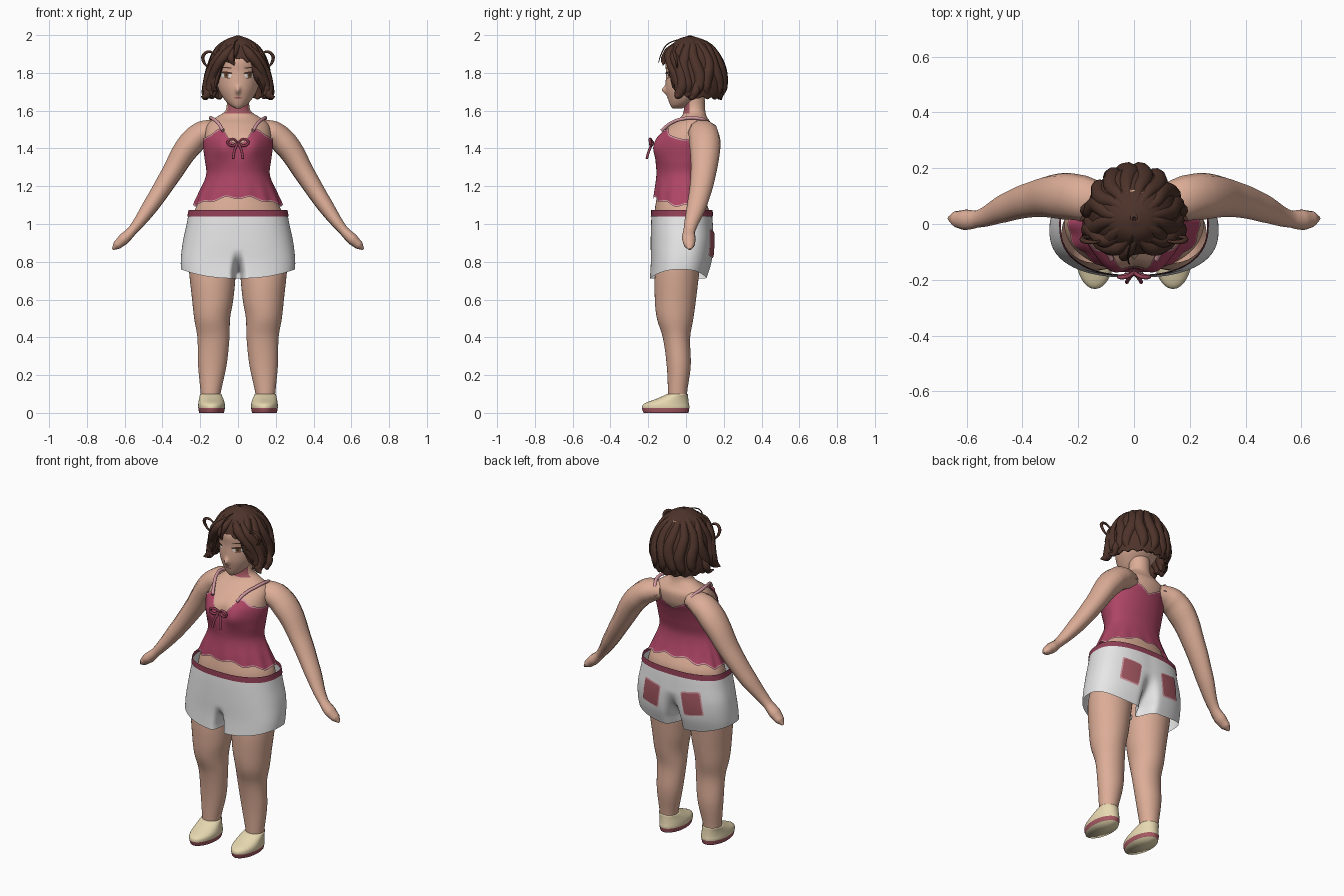
import bpy, math, random
from mathutils import Vector
from mathutils.bvhtree import BVHTree

cube = bpy.data.objects.get("Cube")
if cube:
    bpy.data.objects.remove(cube)
random.seed(4)
PI = math.pi


def material(name, r, g, b):
    m = bpy.data.materials.new(name)
    m.use_nodes = True
    m.diffuse_color = (r, g, b, 1)
    m.node_tree.nodes["Principled BSDF"].inputs["Base Color"].default_value = (r, g, b, 1)
    return m


SKIN = material("skin", .72, .42, .31)
ROSE = material("rose cloth", .42, .06, .13)
MAROON = material("maroon trim", .28, .05, .09)
PALE = material("pale pink trim", .66, .32, .36)
POCKET = material("dusty pink", .38, .1, .125)
WHITE = material("white cloth", .8, .8, .8)
CREAM = material("cream canvas", .8, .69, .44)
HAIR = material("brown hair", .075, .033, .023)
IRIS = material("amber eye", .25, .12, .05)


def at(rows, z):
    """Smooth value of a table at z; the first column is the key."""
    last = len(rows) - 1
    i = max(0, min(last - 1, sum(r[0] <= z for r in rows) - 1))
    a, b, p, q = rows[i], rows[i + 1], rows[max(i - 1, 0)], rows[min(i + 2, last)]
    h = b[0] - a[0]
    t = max(0, min(1, (z - a[0]) / h))
    out = []
    for k in range(1, len(a)):
        ma = (b[k] - p[k]) / (b[0] - p[0]) * h
        mb = (q[k] - a[k]) / (q[0] - a[0]) * h
        d = b[k] - a[k]
        out.append(a[k] + t * (ma + t * (3 * d - 2 * ma - mb + t * (ma + mb - 2 * d))))
    return out


def from_front(a):
    return abs((a + PI / 2 + PI) % (2 * PI) - PI)


def squared(v, power):
    return math.copysign(abs(v) ** power, v)


def surface(rows, a, z, side=1, grow=0, power=1):
    """Point on a body of stacked ovals: centre x, centre y, half width, front depth, back depth."""
    cx, cy, rx, front, back = at(rows, z)
    depth = front if math.sin(a) < 0 else back
    return Vector((side * cx + (rx + grow) * squared(math.cos(a), power),
                   cy + (depth + grow) * squared(math.sin(a), power), z))


def make(name, verts, faces, mats):
    me = bpy.data.meshes.new(name)
    me.from_pydata(verts, [], faces)
    for m in mats:
        me.materials.append(m)
    me.shade_smooth()
    ob = bpy.data.objects.new(name, me)
    bpy.context.collection.objects.link(ob)
    return ob


def shell(name, rows, lo, hi, mats, n=64, m=32, side=1, grow=0, power=1, caps=False, deform=None, rule=None):
    verts, faces = [], []
    for i in range(m + 1):
        for j in range(n):
            a = 2 * PI * j / n
            low = lo(a) if callable(lo) else lo
            top = hi(a) if callable(hi) else hi
            p = surface(rows, a, low + (top - low) * i / m, side, grow, power)
            verts.append(deform(p, a) if deform else p)
    for i in range(m):
        for j in range(n):
            k = (j + 1) % n
            faces.append((i * n + j, i * n + k, i * n + n + k, i * n + n + j))
    if caps:
        faces += [tuple(reversed(range(n))), tuple(range(m * n, m * n + n))]
    ob = make(name, verts, faces, mats)
    if rule:
        for f in ob.data.polygons:
            f.material_index = rule(f.index // n, f.center)
    return ob


def strand(name, pts, radii, mat, depth=1):
    """Round tapered tube through the points; depth stretches it along y."""
    cu = bpy.data.curves.new(name, "CURVE")
    cu.dimensions, cu.bevel_depth, cu.bevel_resolution = "3D", 1, 3
    cu.resolution_u, cu.use_fill_caps = 6, True
    sp = cu.splines.new("BEZIER")
    sp.bezier_points.add(len(pts) - 1)
    for bp, p, r in zip(sp.bezier_points, pts, radii):
        bp.co = (p[0], p[1] / depth, p[2])
        bp.radius = r
        bp.handle_left_type = bp.handle_right_type = "AUTO"
    cu.materials.append(mat)
    ob = bpy.data.objects.new(name, cu)
    ob.scale.y = depth
    bpy.context.collection.objects.link(ob)


def patch(name, target, x, z, w, h, mat, facing=-1, power=1, tilt=0, lift=.004):
    """Thin plate laid on the front or back of a target, oval or squarish."""
    me = target.data
    tree = BVHTree.FromPolygons([v.co for v in me.vertices], [tuple(f.vertices) for f in me.polygons])
    n, rings, verts, faces = 32, 5, [], []
    for i in range(rings + 1):
        for j in range(n):
            u = squared(math.cos(2 * PI * j / n), power) * w * i / rings
            v = squared(math.sin(2 * PI * j / n), power) * h * i / rings
            px, pz = x + u * math.cos(tilt) - v * math.sin(tilt), z + u * math.sin(tilt) + v * math.cos(tilt)
            hit = tree.ray_cast(Vector((px, facing, pz)), Vector((0, -facing, 0)))[0]
            verts.append((px, (hit.y if hit else 0) + facing * lift, pz))
            if i:
                q = [(i - 1) * n + j, i * n + j, i * n + (j + 1) % n, (i - 1) * n + (j + 1) % n]
                faces.append(q if facing < 0 else q[::-1])
    make(name, verts, faces, [mat])


# Torso and neck, with pink shade cloth at the throat
def bust(p, a):
    if p.y < 0:
        p.y -= .034 * math.exp(-((abs(p.x) - .08) / .06) ** 2 - ((p.z - 1.41) / .065) ** 2)
    return p


chest = [(1.26, 0, 0, .16, .148, .07), (1.34, 0, 0, .167, .15, .085), (1.42, 0, 0, .177, .14, .11),
         (1.47, 0, .01, .174, .14, .12), (1.53, 0, .045, .16, .12, .088), (1.565, 0, .05, .115, .078, .062),
         (1.6, 0, .045, .064, .055, .055), (1.7, 0, .045, .06, .055, .055)]
belly = [(.95, 0, 0, .25, .17, .12), (1.07, 0, 0, .23, .166, .122), (1.16, 0, 0, .185, .152, .085)]
shell("torso", belly + chest, .95, 1.7, [SKIN], m=64, deform=bust)
shell("choker", chest, 1.585, 1.66, [SKIN, POCKET], m=8, grow=.002, rule=lambda row, c: int(c.y < .02))

# Camisole with ruffled hem and pale edging
skirt = [(1.08, 0, 0, .235, .17, .135), (1.16, 0, 0, .2, .162, .095)]
neckline = [(0, 1.425), (.2, 1.44), (.5, 1.505), (.95, 1.47), (1.6, 1.45), (2.5, 1.49), (3.15, 1.44)]


def ruffle(p, a):
    fold = 1 + .02 * math.cos(14 * a) * max(0, min(1, (1.24 - p.z) / .12))
    p.x, p.y = p.x * fold, p.y * fold
    return bust(p, a)


shell("camisole", skirt + chest, lambda a: 1.095 + .045 * math.sin(a) ** 2 + .008 * math.cos(10 * a),
      lambda a: at(neckline, from_front(a))[0], [ROSE, PALE], n=112, m=44, grow=.009, deform=ruffle,
      rule=lambda row, c: int(row in (0, 43)))

# Shorts creased between the legs, with a waistband and back pockets
hips = [(.7, 0, -.035, .298, .158, .143), (.8, 0, -.02, .303, .167, .158), (.9, 0, 0, .293, .187, .147),
        (1, 0, 0, .272, .185, .143), (1.08, 0, 0, .257, .18, .136)]


def pinch(p, a):
    if p.y < 0:
        low, width = max(0, min(1, (.87 - p.z) / .13)), .02
    else:
        low, width = max(.12, min(1, (.96 - p.z) / .2)), .035
    p.y *= 1 - .9 * low ** 2 * math.exp(-(p.x / width) ** 2)
    return p


shorts = shell("shorts", hips, lambda a: .712 + .048 * math.cos(a) ** 2, 1.05, [WHITE], n=240, m=40, power=.82,
               deform=pinch)
shell("waistband", hips, 1.04, 1.073, [MAROON], m=4, grow=.004, power=.82)
for side, word in ((1, "left"), (-1, "right")):
    for label, mat, size, lift in (("edge", PALE, .06, .004), ("panel", POCKET, .054, .007)):
        patch(f"{word}_pocket_{label}", shorts, side * .135, .895, size, size * 1.2, mat, 1, .2, side * .15, lift)

# Legs, shoes, arms and straps
leg = [(.05, .145, -.045, .048, .05, .05), (.1, .145, -.045, .052, .05, .05), (.25, .136, -.04, .075, .062, .065),
       (.4, .13, -.05, .085, .073, .072), (.5, .137, -.056, .095, .098, .095), (.6, .134, -.055, .109, .11, .108),
       (.75, .135, -.045, .124, .118, .116), (.82, .135, -.03, .125, .11, .11)]
shoe = [(0, .14, -.1, .066, .125, .113), (.03, .14, -.1, .071, .133, .118), (.05, .14, -.1, .07, .12, .115),
        (.075, .142, -.08, .064, .075, .092), (.1, .145, -.045, .056, .055, .055)]
for side, word in ((1, "left"), (-1, "right")):
    shell(word + "_leg", leg, .05, .82, [SKIN], n=40, m=40, side=side)
    shell(word + "_shoe", shoe, 0, .1, [CREAM, POCKET], n=40, m=20, side=side, caps=True,
          rule=lambda row, c: int(.001 < c.z < .025))
    arm = [(.09, .075, 1.5), (.18, .092, 1.482), (.25, .1, 1.425), (.36, .09, 1.255), (.46, .058, 1.1),
           (.56, .018, .965), (.605, .015, .92), (.64, .018, .888), (.664, .02, .866)]
    strand(word + "_arm", [(side * x, y, z) for x, y, z in arm],
           (.05, .068, .07, .055, .044, .026, .031, .024, .006), SKIN, 1.2)
    strap = [(.08, -.128, 1.495), (.105, -.078, 1.535), (.135, -.01, 1.558), (.145, .06, 1.56),
             (.125, .118, 1.535), (.105, .137, 1.485)]
    strand(word + "_strap", [(side * x, y, z) for x, y, z in strap], [.009] * 6, PALE)
    # Bow on the neckline
    loop = [(0, -.175, 1.43), (.03, -.19, 1.45), (.054, -.19, 1.435), (.035, -.185, 1.415), (0, -.175, 1.43)]
    strand(word + "_bow_loop", [(side * x, y, z) for x, y, z in loop], [.007] * 5, MAROON)
    tail = [(0, -.175, 1.43), (.018, -.195, 1.39), (.026, -.208, 1.345)]
    strand(word + "_bow_tail", [(side * x, y, z) for x, y, z in tail], [.007] * 3, MAROON)


# Head with nose, eyes and mouth
def nose(p, a):
    if p.y < 0:
        p.y -= .022 * math.exp(-(p.x / .012) ** 2 - ((p.z - 1.708) / .02) ** 2)
    return p


skull = [(1.612, 0, -.05, .014, .022, .03), (1.63, 0, -.03, .045, .054, .05), (1.67, 0, 0, .08, .097, .08),
         (1.72, 0, .03, .106, .137, .11), (1.8, 0, .04, .118, .146, .12), (1.88, 0, .04, .118, .146, .12),
         (1.96, 0, .04, .07, .09, .08)]
head = shell("head", skull, 1.612, 1.96, [SKIN], n=128, m=72, caps=True, deform=nose)
patch("mouth", head, 0, 1.668, .024, .0035, POCKET, lift=.003)
for side, word in ((1, "left"), (-1, "right")):
    x = side * .062
    patch(word + "_eye_white", head, x, 1.787, .028, .014, WHITE, lift=.002)
    patch(word + "_iris", head, x, 1.788, .013, .014, IRIS, lift=.004)
    patch(word + "_pupil", head, x, 1.788, .006, .008, HAIR, lift=.006)
    patch(word + "_lashes", head, x, 1.801, .034, .006, HAIR, tilt=side * .1, lift=.007)
    patch(word + "_lower_lashes", head, x, 1.774, .02, .002, HAIR, tilt=side * .1, lift=.004)
    patch(word + "_brow", head, x, 1.828, .03, .003, HAIR, tilt=side * .08)

# Hair cap, open at the face
bob = [(1.66, 0, .035, .163, .14, .156), (1.7, 0, .035, .17, .15, .166), (1.75, 0, .035, .166, .155, .17),
       (1.8, 0, .035, .158, .152, .166), (1.85, 0, .035, .148, .15, .156), (1.9, 0, .03, .13, .132, .138),
       (1.95, 0, .025, .096, .096, .105), (1.98, 0, .02, .058, .058, .062), (1.997, 0, .02, .008, .008, .008)]
hairline = [(0, 1.88), (.3, 1.865), (.6, 1.835), (.8, 1.72), (1.2, 1.68), (2, 1.667), (3.15, 1.662)]
cap = shell("hair_cap", bob, lambda a: at(hairline, from_front(a))[0] + .006 * math.cos(18 * a), 1.997, [HAIR],
            n=96, m=60)
thick = cap.modifiers.new("thickness", "SOLIDIFY")
thick.thickness = .012

# Broad wavy locks sunk into the cap
count = 12
for i in range(count):
    a = -PI / 2 + .9 + (2 * PI - 1.8) * i / (count - 1)
    end = at(hairline, from_front(a))[0] + random.uniform(-.005, .008)
    phase = random.uniform(0, 6)
    path = []
    for k in range(7):
        z = 1.992 + (end - 1.992) * k / 6
        path.append(surface(bob, a + .1 * math.sin(phase + k * 1.3), z, 1, -.022 + .002 * k))
    strand(f"hair_lock_{i + 1}", path, (.008, .022, .029, .033, .034, .028, .008), HAIR)

# Fringe, side curls and flicked tips
strand("centre_fringe", [(.01, -.05, 1.96), (-.02, -.095, 1.91), (-.035, -.115, 1.87), (-.02, -.122, 1.84)],
       (.008, .022, .02, .002), HAIR)
for side, word in ((1, "left"), (-1, "right")):
    locks = {
        "fringe": ([(.01, -.045, 1.96), (.06, -.085, 1.9), (.108, -.08, 1.84), (.138, -.05, 1.77),
                    (.15, -.04, 1.71), (.135, -.06, 1.68)], (.008, .028, .022, .022, .022, .003)),
        "temple_lock": ([(.04, -.04, 1.955), (.1, -.06, 1.885), (.142, -.03, 1.81), (.16, -.02, 1.73),
                         (.165, -.04, 1.685), (.192, -.055, 1.668)], (.008, .026, .028, .03, .025, .003)),
        "curl": ([(.115, -.06, 1.89), (.15, -.065, 1.912), (.182, -.06, 1.895), (.182, -.05, 1.86),
                  (.15, -.045, 1.82)], (.004, .007, .009, .008, .003)),
        "tip": ([(.15, .06, 1.75), (.172, .05, 1.7), (.172, .03, 1.67), (.195, .01, 1.675)],
                (.02, .022, .016, .002)),
    }
    for label, (pts, radii) in locks.items():
        strand(f"{word}_{label}", [(side * x, y, z) for x, y, z in pts], radii, HAIR)
strand("crown_wisp", [(0, -.03, 1.98), (-.02, -.1, 1.95), (-.02, -.135, 1.89), (-.015, -.146, 1.85)],
       (.003, .003, .003, .001), HAIR)
